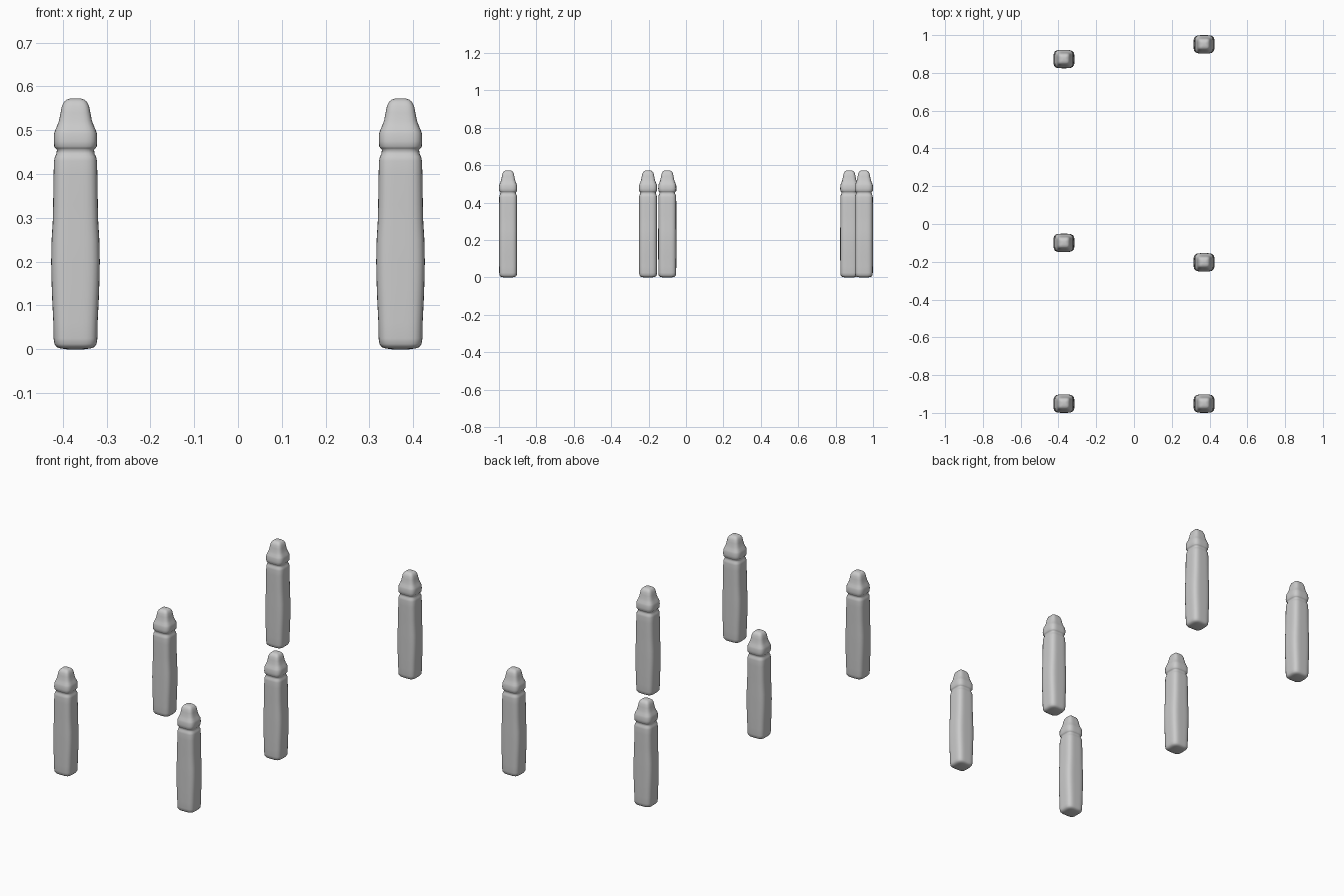
import bpy, bmesh, math

# (z, half width x, half width y) from foot to tip
PROFILE = [
    (0.000, 0.020, 0.018), (0.002, 0.034, 0.032), (0.005, 0.043, 0.041),
    (0.012, 0.048, 0.046), (0.025, 0.050, 0.0475), (0.06, 0.0505, 0.048),
    (0.11, 0.053, 0.0485), (0.15, 0.0545, 0.0485), (0.20, 0.0555, 0.0485),
    (0.25, 0.0545, 0.0485), (0.29, 0.052, 0.048), (0.33, 0.051, 0.048),
    (0.40, 0.050, 0.048), (0.430, 0.049, 0.0475), (0.440, 0.047, 0.046),
    (0.446, 0.0435, 0.0425), (0.456, 0.0425, 0.0415), (0.459, 0.046, 0.045),
    (0.463, 0.0485, 0.048), (0.475, 0.0495, 0.0485), (0.492, 0.049, 0.048),
    (0.500, 0.0465, 0.0455), (0.510, 0.042, 0.041), (0.522, 0.0375, 0.037),
    (0.540, 0.034, 0.0335), (0.555, 0.031, 0.0305), (0.565, 0.026, 0.0255),
    (0.570, 0.020, 0.0195), (0.573, 0.010, 0.010),
]
SIDES = 40


def ring_point(angle, a, b, power=4.2):
    # rounded-square cross-section
    c, s = math.cos(angle), math.sin(angle)
    r = (abs(c) ** power + abs(s) ** power) ** (-1 / power)
    return a * c * r, b * s * r


def post_mesh():
    bm = bmesh.new()
    rings = []
    for z, a, b in PROFILE:
        ring = []
        for i in range(SIDES):
            x, y = ring_point(2 * math.pi * i / SIDES, a, b)
            ring.append(bm.verts.new((x, y, z)))
        rings.append(ring)
    for lo, hi in zip(rings, rings[1:]):
        for i in range(SIDES):
            j = (i + 1) % SIDES
            bm.faces.new((lo[i], lo[j], hi[j], hi[i]))
    bm.faces.new(rings[0][::-1])
    bm.faces.new(rings[-1])
    for f in bm.faces:
        f.smooth = True
    mesh = bpy.data.meshes.new("post")
    bm.to_mesh(mesh)
    bm.free()
    return mesh


# Six identical posts in two rows
mesh = post_mesh()
ROWS = {"left": (-0.371, (-0.951, -0.10, 0.873)),
        "right": (0.371, (-0.951, -0.203, 0.951))}
for side, (x, ys) in ROWS.items():
    for place, y in zip(("front", "middle", "back"), ys):
        post = bpy.data.objects.new(f"{side}_{place}_post", mesh)
        post.location = (x, y, 0)
        bpy.context.collection.objects.link(post)
